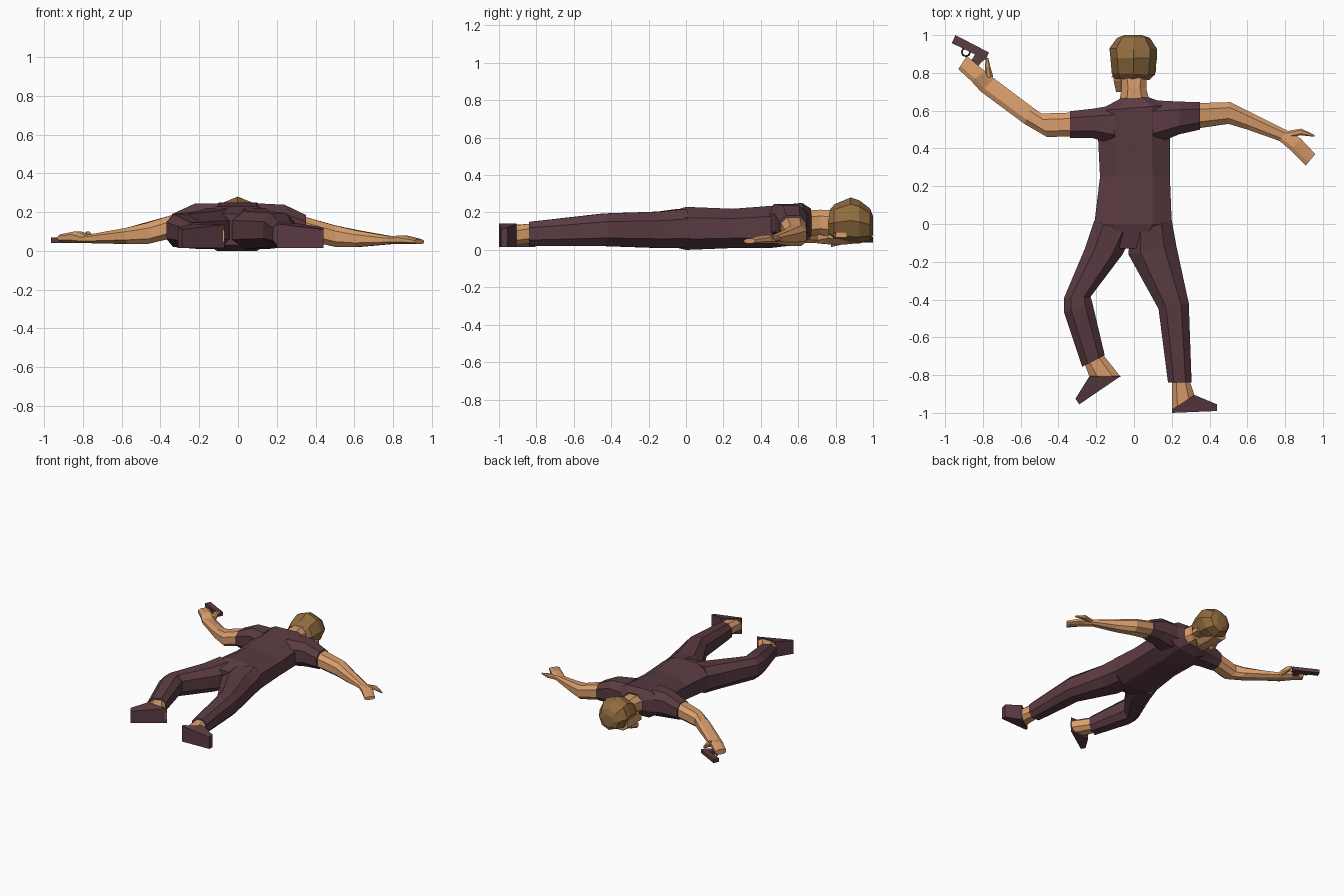
import bpy, bmesh, math


def mat(name, col):
    m = bpy.data.materials.new(name)
    m.diffuse_color = (*col, 1)
    return m


CLOTH = mat("cloth", (0.105, 0.045, 0.055))
SKIN = mat("skin", (0.70, 0.34, 0.15))
HAIR = mat("hair", (0.28, 0.15, 0.05))


def octagon(k):
    return [(1, -k), (1, k), (k, 1), (-k, 1), (-1, k), (-1, -k), (-k, -1), (k, -1)]


BOXY = octagon(0.5)
PEAKED = [(math.cos(i * math.pi / 4), math.sin(i * math.pi / 4)) for i in range(8)]


def finish(name, bm, material):
    bmesh.ops.recalc_face_normals(bm, faces=bm.faces)
    me = bpy.data.meshes.new(name)
    bm.to_mesh(me)
    bm.free()
    me.materials.append(material)
    ob = bpy.data.objects.new(name, me)
    bpy.context.collection.objects.link(ob)
    return ob


def loft(name, material, secs, prof=BOXY):
    """Each section: left edge x, y, right edge x, y, bottom z, top z."""
    bm = bmesh.new()
    rings = []
    for x1, y1, x2, y2, z0, z1 in secs:
        rings.append([bm.verts.new(((x1 + x2) / 2 + u * (x2 - x1) / 2,
                                    (y1 + y2) / 2 + u * (y2 - y1) / 2,
                                    (z0 + z1) / 2 + v * (z1 - z0) / 2)) for u, v in prof])
    n = len(prof)
    for a, b in zip(rings, rings[1:]):
        for i in range(n):
            bm.faces.new((a[i], a[(i + 1) % n], b[(i + 1) % n], b[i]))
    bm.faces.new(rings[0])
    bm.faces.new(rings[-1])
    return finish(name, bm, material)


def prism(name, material, pts, z0, z1):
    """Top-view outline; z1 is one height or a height per corner."""
    tops = z1 if isinstance(z1, (list, tuple)) else [z1] * len(pts)
    bm = bmesh.new()
    lo = [bm.verts.new((x, y, z0)) for x, y in pts]
    hi = [bm.verts.new((x, y, z)) for (x, y), z in zip(pts, tops)]
    bm.faces.new(lo)
    bm.faces.new(hi)
    for i in range(len(pts)):
        j = (i + 1) % len(pts)
        bm.faces.new((lo[i], lo[j], hi[j], hi[i]))
    return finish(name, bm, material)


# Torso lying face down
loft("torso", CLOTH, [
    (-0.13, -0.13, 0.09, -0.13, 0.03, 0.19),
    (-0.21, 0.00, 0.20, 0.00, 0.00, 0.23),
    (-0.18, 0.25, 0.19, 0.25, 0.01, 0.22),
    (-0.19, 0.45, 0.19, 0.45, 0.01, 0.235),
    (-0.19, 0.60, 0.19, 0.63, 0.03, 0.25),
    (-0.07, 0.665, 0.08, 0.67, 0.07, 0.22)])

# Trouser legs
loft("left_trouser_leg", CLOTH, [
    (-0.21, 0.02, -0.01, -0.06, 0.01, 0.22),
    (-0.26, -0.13, -0.06, -0.16, 0.01, 0.205),
    (-0.37, -0.39, -0.23, -0.385, 0.02, 0.19),
    (-0.37, -0.47, -0.22, -0.42, 0.02, 0.19),
    (-0.275, -0.755, -0.155, -0.695, 0.02, 0.145)])
loft("right_trouser_leg", CLOTH, [
    (-0.02, -0.05, 0.20, 0.02, 0.01, 0.22),
    (-0.03, -0.16, 0.225, -0.12, 0.01, 0.205),
    (0.13, -0.45, 0.29, -0.42, 0.02, 0.195),
    (0.18, -0.84, 0.305, -0.84, 0.02, 0.15)])

# Bare ankles
loft("left_ankle", SKIN, [
    (-0.262, -0.74, -0.165, -0.69, 0.035, 0.135),
    (-0.235, -0.81, -0.07, -0.81, 0.025, 0.13)])
loft("right_ankle", SKIN, [
    (0.20, -0.83, 0.295, -0.83, 0.035, 0.14),
    (0.20, -0.99, 0.32, -0.905, 0.025, 0.13)])

# Shoes, splayed sideways
prism("left_shoe", CLOTH, [(-0.235, -0.805), (-0.07, -0.805), (-0.29, -0.955), (-0.31, -0.925)],
      0.015, [0.14, 0.135, 0.11, 0.12])
prism("right_shoe", CLOTH, [(0.20, -1.0), (0.20, -0.985), (0.32, -0.905), (0.44, -0.955), (0.44, -0.99)],
      0.015, [0.14, 0.14, 0.14, 0.12, 0.11])

# Short sleeves
loft("left_sleeve", CLOTH, [
    (-0.10, 0.42, -0.10, 0.63, 0.04, 0.245),
    (-0.22, 0.455, -0.22, 0.61, 0.05, 0.245),
    (-0.34, 0.455, -0.34, 0.597, 0.06, 0.19)])
loft("right_sleeve", CLOTH, [
    (0.10, 0.42, 0.10, 0.655, 0.04, 0.245),
    (0.24, 0.475, 0.24, 0.648, 0.05, 0.238),
    (0.35, 0.50, 0.35, 0.645, 0.05, 0.185)])

# Bare arms, running into the flat hands
loft("left_arm", SKIN, [
    (-0.32, 0.465, -0.32, 0.59, 0.07, 0.19),
    (-0.46, 0.46, -0.49, 0.585, 0.035, 0.145),
    (-0.58, 0.53, -0.54, 0.62, 0.035, 0.12),
    (-0.81, 0.70, -0.74, 0.77, 0.04, 0.08),
    (-0.86, 0.755, -0.79, 0.81, 0.04, 0.10),
    (-0.93, 0.82, -0.885, 0.89, 0.045, 0.085)])
loft("right_arm", SKIN, [
    (0.33, 0.505, 0.33, 0.64, 0.06, 0.18),
    (0.50, 0.53, 0.51, 0.645, 0.02, 0.13),
    (0.60, 0.50, 0.64, 0.58, 0.02, 0.105),
    (0.77, 0.44, 0.81, 0.495, 0.035, 0.075),
    (0.83, 0.39, 0.88, 0.455, 0.035, 0.08),
    (0.91, 0.31, 0.96, 0.37, 0.035, 0.06)])

# Thumbs
loft("left_thumb", SKIN, [
    (-0.79, 0.77, -0.745, 0.78, 0.045, 0.085),
    (-0.79, 0.83, -0.76, 0.83, 0.06, 0.10),
    (-0.785, 0.88, -0.772, 0.88, 0.07, 0.09)])
loft("right_thumb", SKIN, [
    (0.80, 0.45, 0.80, 0.49, 0.04, 0.075),
    (0.88, 0.47, 0.885, 0.505, 0.045, 0.075),
    (0.955, 0.462, 0.955, 0.472, 0.045, 0.055)])

# Pistol lying on its side: slide, grip, trigger guard
prism("pistol_slide", CLOTH, [(-0.965, 0.958), (-0.945, 1.0), (-0.768, 0.908), (-0.785, 0.87)], 0.04, 0.068)
prism("pistol_grip", CLOTH, [(-0.84, 0.90), (-0.785, 0.875), (-0.81, 0.855), (-0.85, 0.80), (-0.89, 0.82)], 0.045, 0.065)
bpy.ops.mesh.primitive_torus_add(major_segments=8, minor_segments=4, major_radius=0.022,
                                 minor_radius=0.005, location=(-0.89, 0.91, 0.055))
guard = bpy.context.object
guard.name = "trigger_guard"
guard.data.materials.append(CLOTH)

# Neck, face turned to one side, ear and nose
loft("neck", SKIN, [
    (-0.08, 0.64, 0.085, 0.64, 0.07, 0.21),
    (-0.065, 0.72, 0.065, 0.72, 0.08, 0.215),
    (-0.07, 0.80, 0.07, 0.80, 0.07, 0.21)])
loft("face", SKIN, [
    (-0.095, 0.70, -0.02, 0.70, 0.035, 0.10),
    (-0.108, 0.76, 0.04, 0.76, 0.03, 0.16),
    (-0.118, 0.84, 0.04, 0.84, 0.028, 0.16),
    (-0.115, 0.91, 0.04, 0.91, 0.035, 0.15)])
loft("nose", SKIN, [
    (-0.12, 0.775, -0.07, 0.775, 0.015, 0.07),
    (-0.10, 0.84, -0.08, 0.84, 0.03, 0.06)])
prism("ear", SKIN, [(0.07, 0.79), (0.115, 0.80), (0.118, 0.86), (0.07, 0.85)], 0.065, 0.095)

# Hair cap
loft("hair", HAIR, [
    (-0.10, 0.768, 0.08, 0.762, 0.07, 0.21),
    (-0.118, 0.80, 0.11, 0.79, 0.045, 0.245),
    (-0.125, 0.88, 0.122, 0.88, 0.035, 0.28),
    (-0.13, 0.93, 0.123, 0.925, 0.035, 0.265),
    (-0.09, 0.985, 0.085, 0.985, 0.05, 0.22),
    (-0.05, 1.0, 0.04, 1.0, 0.08, 0.18)], PEAKED)
